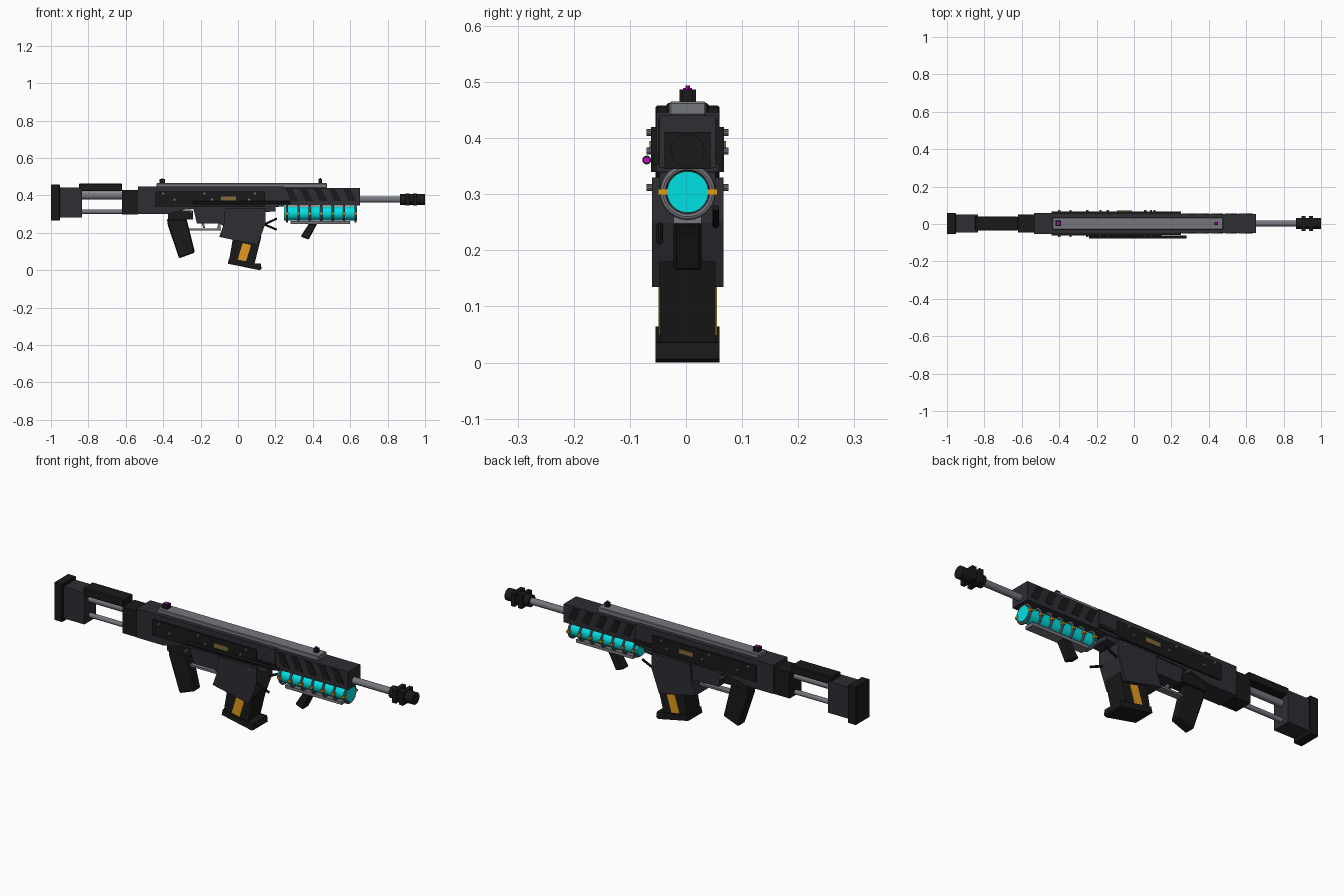
import bpy, bmesh, math
from mathutils import Vector

YC = 0.003  # centre plane of the rifle


def mat(name, c):
    m = bpy.data.materials.new(name)
    m.diffuse_color = (*c, 1)
    return m


BODY = mat("gunmetal", (0.026, 0.026, 0.034))
BLACK = mat("black", (0.010, 0.010, 0.010))
STEEL = mat("steel", (0.18, 0.18, 0.21))
CYAN = mat("cyan_glow", (0.0, 0.75, 0.78))
ORANGE = mat("orange", (0.75, 0.33, 0.01))
BRASS = mat("brass", (0.22, 0.14, 0.04))
PURPLE = mat("sight_glow", (0.6, 0.0, 0.6))


def finish(name, bm, m, bevel=0, smooth=False):
    bmesh.ops.recalc_face_normals(bm, faces=bm.faces)
    me = bpy.data.meshes.new(name)
    bm.to_mesh(me)
    bm.free()
    me.materials.append(m)
    ob = bpy.data.objects.new(name, me)
    bpy.context.collection.objects.link(ob)
    if bevel:
        b = ob.modifiers.new("bevel", 'BEVEL')
        b.width, b.segments = bevel, 1
    if smooth:
        bpy.context.view_layer.objects.active = ob
        bpy.ops.object.select_all(action='DESELECT')
        ob.select_set(True)
        bpy.ops.object.shade_smooth_by_angle()
    return ob


def prism(name, pts, half, m, y=0, bevel=0):
    """Side profile (x, z) extruded across the width."""
    bm = bmesh.new()
    f = bm.faces.new([bm.verts.new((x, YC + y - half, z)) for x, z in pts])
    r = bmesh.ops.extrude_face_region(bm, geom=[f])
    vs = [v for v in r['geom'] if isinstance(v, bmesh.types.BMVert)]
    bmesh.ops.translate(bm, verts=vs, vec=(0, 2 * half, 0))
    return finish(name, bm, m, bevel)


def box(name, x0, x1, z0, z1, half, m, y=0, bevel=0):
    return prism(name, [(x0, z0), (x1, z0), (x1, z1), (x0, z1)], half, m, y, bevel)


def rod(name, a, b, r, m, n=20):
    a, b = Vector(a), Vector(b)
    bm = bmesh.new()
    bmesh.ops.create_cone(bm, cap_ends=True, segments=n, radius1=r, radius2=r, depth=(b - a).length)
    q = Vector((0, 0, 1)).rotation_difference((b - a).normalized())
    for v in bm.verts:
        v.co = q @ v.co + (a + b) / 2 + Vector((0, YC, 0))
    return finish(name, bm, m, smooth=True)


def ring(name, x, z, major, minor, m):
    bpy.ops.mesh.primitive_torus_add(location=(x, YC, z), rotation=(0, math.pi / 2, 0), major_radius=major,
                                     minor_radius=minor, major_segments=28, minor_segments=8)
    ob = bpy.context.object
    ob.name = name
    ob.data.materials.append(m)
    bpy.ops.object.shade_smooth_by_angle()


# Stock
box("butt_plate", -1.0, -0.953, 0.265, 0.458, 0.057, BLACK, bevel=0.003)
box("stock_block", -0.955, -0.835, 0.283, 0.443, 0.048, BODY)
box("cheek_rest", -0.85, -0.62, 0.422, 0.463, 0.038, BLACK, bevel=0.004)
rod("upper_stock_rod", (-0.85, 0, 0.397), (-0.6, 0, 0.397), 0.018, STEEL)
rod("lower_stock_rod", (-0.85, 0, 0.313), (-0.6, 0, 0.313), 0.012, STEEL)
box("stock_socket", -0.62, -0.535, 0.297, 0.43, 0.048, BLACK)

# Receiver and side panels
prism("upper_receiver", [(-0.535, 0.30), (-0.38, 0.30), (-0.28, 0.325), (0.245, 0.34), (0.245, 0.447),
                         (-0.535, 0.447)], 0.056, BODY)
for s, side in ((-1, "near"), (1, "far")):
    box("side_panel_" + side, -0.44, 0.145, 0.34, 0.42, 0.005, BLACK, s * 0.06)
    box("panel_strip_" + side, -0.24, 0.25, 0.353, 0.37, 0.006, BLACK, s * 0.057)
    box("ejection_plate_" + side, -0.09, -0.01, 0.373, 0.395, 0.003, BRASS, s * 0.065)
    for i, (x, z) in enumerate([(-0.40, 0.41), (-0.18, 0.41), (0.09, 0.41), (-0.34, 0.377),
                                (-0.14, 0.377), (0.06, 0.377), (-0.25, 0.312), (0.11, 0.312)]):
        rod(f"bolt_{side}_{i}", (x, s * 0.05, z), (x, s * 0.073, z), 0.006, STEEL, 10)
    # magazine inset and foregrip lever sticks
    prism("magazine_inset_" + side, [(0.025, 0.145), (0.07, 0.135), (0.043, 0.048), (-0.002, 0.057)],
          0.002, ORANGE, s * 0.05)
rod("charging_rod", (-0.24, -0.073, 0.361), (0.28, -0.073, 0.361), 0.008, BLACK, 12)
rod("charging_rod_tip", (0.279, -0.073, 0.361), (0.281, -0.073, 0.361), 0.005, PURPLE, 12)
prism("lower_receiver", [(-0.24, 0.335), (0.20, 0.345), (0.20, 0.315), (0.14, 0.31), (0.135, 0.225),
                         (-0.06, 0.225), (-0.10, 0.25), (-0.22, 0.25)], 0.05, BODY)
prism("magazine_well", [(-0.07, 0.33), (0.147, 0.33), (0.147, 0.25), (0.105, 0.135), (-0.10, 0.178),
                        (-0.075, 0.25)], 0.064, BODY)
rod("lever_upper", (0.13, 0.05, 0.24), (0.208, 0.05, 0.276), 0.006, BLACK, 10)
rod("lever_lower", (0.13, -0.05, 0.25), (0.208, -0.05, 0.216), 0.006, BLACK, 10)

# Magazine
prism("magazine", [(-0.022, 0.20), (0.125, 0.18), (0.085, 0.02), (-0.05, 0.04)], 0.05, BLACK)
prism("magazine_base", [(-0.055, 0.035), (0.115, 0.0), (0.126, 0.006), (0.122, 0.036), (0.09, 0.037),
                        (-0.048, 0.064)], 0.057, BLACK)

# Grip, trigger and guard
box("grip_mount", -0.375, -0.24, 0.272, 0.32, 0.04, BLACK)
prism("pistol_grip", [(-0.38, 0.275), (-0.275, 0.275), (-0.23, 0.095), (-0.315, 0.063), (-0.375, 0.24)],
      0.028, BLACK, bevel=0.006)
box("trigger_guard", -0.27, -0.09, 0.212, 0.222, 0.018, STEEL)
prism("trigger_guard_front", [(-0.115, 0.212), (-0.095, 0.212), (-0.09, 0.27), (-0.10, 0.27)], 0.018, STEEL)
prism("trigger", [(-0.20, 0.26), (-0.185, 0.26), (-0.175, 0.225), (-0.185, 0.225)], 0.007, STEEL)

# Handguard with slanted vents
box("handguard", 0.245, 0.652, 0.347, 0.44, 0.05, BODY)
for s in (-1, 1):
    for i in range(5):
        x = 0.255 + i * 0.077
        prism("vent", [(x, 0.433), (x + 0.036, 0.433), (x + 0.068, 0.37), (x + 0.028, 0.37)],
              0.003, BLACK, s * 0.05)

# Top rail and sights
box("top_rail", -0.435, 0.475, 0.44, 0.465, 0.033, STEEL, bevel=0.003)
box("rear_sight", -0.42, -0.39, 0.463, 0.487, 0.015, BLACK)
box("rear_sight_glow", -0.413, -0.397, 0.486, 0.489, 0.008, PURPLE)
box("front_sight", 0.43, 0.45, 0.463, 0.487, 0.009, BLACK)
rod("front_sight_glow", (0.44, 0, 0.485), (0.44, 0, 0.494), 0.004, PURPLE, 10)

# Barrel and muzzle
rod("barrel", (0.63, 0, 0.378), (0.9, 0, 0.378), 0.017, STEEL)
rod("muzzle_brake", (0.867, 0, 0.378), (1.0, 0, 0.378), 0.03, BLACK, 24)
for x in (0.895, 0.935):
    box("muzzle_fin", x, x + 0.022, 0.345, 0.411, 0.041, BLACK)

# Glowing energy tube in rings
rod("energy_tube", (0.245, 0, 0.304), (0.635, 0, 0.304), 0.037, CYAN, 32)
for i in range(7):
    x = 0.262 + i * 0.061
    ring("tube_ring", x, 0.304, 0.044, 0.006, STEEL)
    for s in (-1, 1):
        box("ring_clip", x - 0.008, x + 0.008, 0.299, 0.309, 0.009, ORANGE, s * 0.044)

# Lower rail and foregrip
box("lower_rail", 0.28, 0.60, 0.248, 0.264, 0.025, STEEL)
prism("foregrip", [(0.38, 0.25), (0.425, 0.25), (0.41, 0.225), (0.378, 0.163), (0.335, 0.18)], 0.025,
      BLACK, bevel=0.005)
